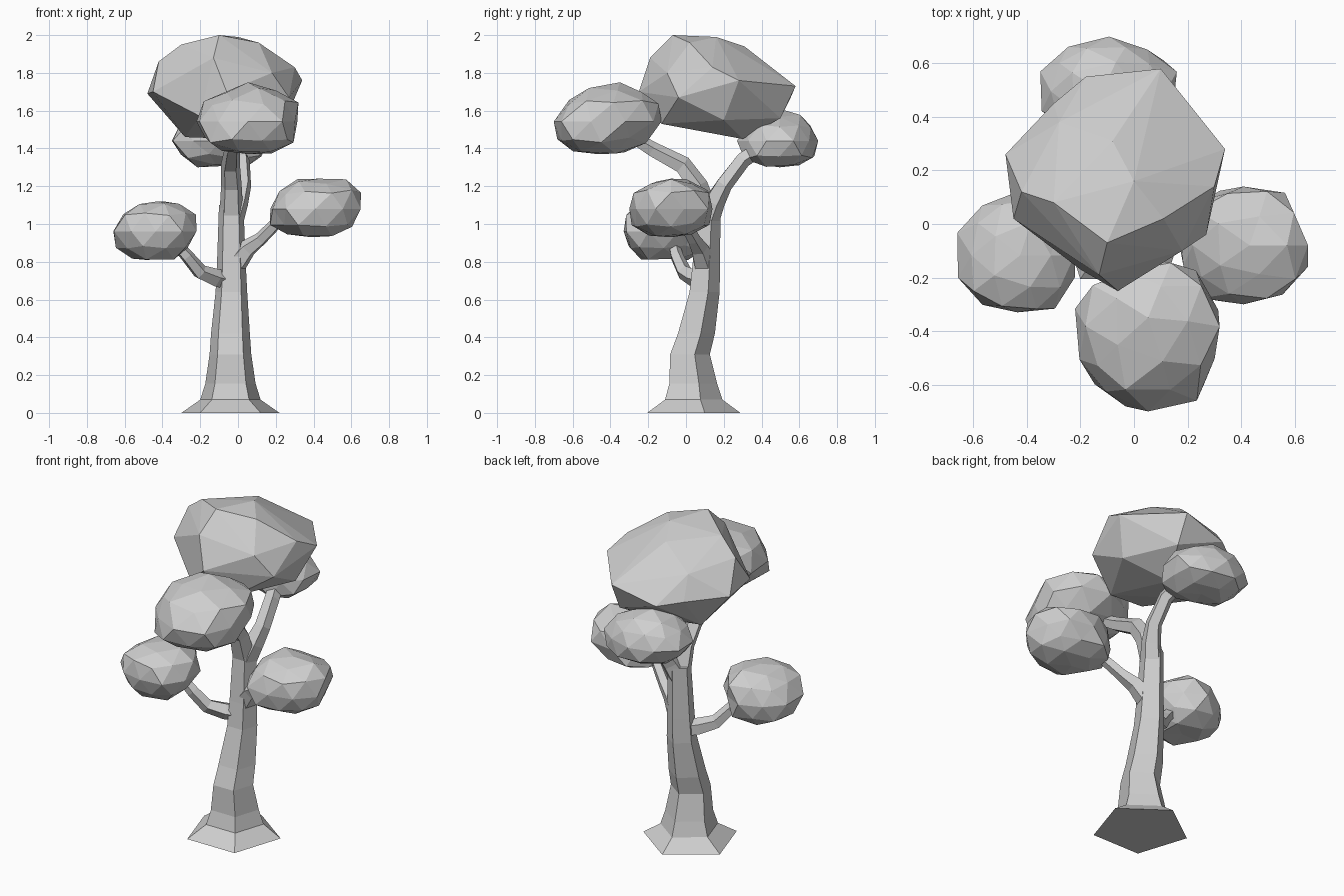
import bpy
import bmesh
import math
import random
from mathutils import Vector

cube = bpy.data.objects.get("Cube")
if cube:
    bpy.data.objects.remove(cube, do_unlink=True)

# One plain grey for the whole tree
GREY = (0.62, 0.62, 0.62, 1)
grey = bpy.data.materials.new("plain_grey")
grey.use_nodes = True
grey.diffuse_color = GREY
grey.node_tree.nodes["Principled BSDF"].inputs["Base Color"].default_value = GREY


def finish(name, bm):
    bmesh.ops.recalc_face_normals(bm, faces=bm.faces)
    mesh = bpy.data.meshes.new(name)
    bm.to_mesh(mesh)
    bm.free()
    mesh.materials.append(grey)
    obj = bpy.data.objects.new(name, mesh)
    bpy.context.collection.objects.link(obj)
    return obj


def limb(name, path, upright=False, sides=5):
    """Tapered tube through (x, y, z, radius) points."""
    bm = bmesh.new()
    pts = [Vector(p[:3]) for p in path]
    rings = []
    for i, p in enumerate(path):
        tangent = pts[min(i + 1, len(pts) - 1)] - pts[max(i - 1, 0)]
        if upright:
            tangent = Vector((0, 0, 1))
        turn = Vector((0, 0, 1)).rotation_difference(tangent.normalized())
        ring = []
        for k in range(sides):
            a = math.pi / 2 + math.tau * k / sides
            offset = turn @ Vector((math.cos(a), math.sin(a), 0))
            ring.append(bm.verts.new(pts[i] + offset * p[3]))
        rings.append(ring)
    for low, high in zip(rings, rings[1:]):
        for k in range(sides):
            n = (k + 1) % sides
            bm.faces.new((low[k], low[n], high[n], high[k]))
    bm.faces.new(rings[0][::-1])
    bm.faces.new(rings[-1])
    return finish(name, bm)


def foliage(name, low, high, shear=(0, 0), seed=1, rough=0.09, square=0.92):
    """Faceted clump, leaned by shear and fitted between two corners."""
    rng = random.Random(seed)
    bm = bmesh.new()
    bmesh.ops.create_icosphere(bm, subdivisions=2, radius=1)
    for v in bm.verts:
        for axis in range(3):
            v.co[axis] = math.copysign(abs(v.co[axis]) ** square, v.co[axis])
        v.co *= 1 + rng.uniform(-rough, rough)
        v.co.z = max(v.co.z, rng.uniform(-0.9, -0.8))
        v.co.x += shear[0] * v.co.z
        v.co.y += shear[1] * v.co.z
    for axis in range(3):
        values = [v.co[axis] for v in bm.verts]
        a, b = min(values), max(values)
        for v in bm.verts:
            t = (v.co[axis] - a) / (b - a)
            v.co[axis] = low[axis] + t * (high[axis] - low[axis])
    return finish(name, bm)


def boulder(name, tiers):
    """Faceted clump wrapped around tiers of corner points."""
    bm = bmesh.new()
    for tier in tiers:
        for corner in tier:
            bm.verts.new(corner)
    hull = bmesh.ops.convex_hull(bm, input=bm.verts)
    inner = [g for g in hull["geom_interior"] if isinstance(g, bmesh.types.BMVert)]
    bmesh.ops.delete(bm, geom=inner, context="VERTS")
    return finish(name, bm)


# Trunk with flared foot
limb("trunk", [
    (-0.04, 0.015, 0, 0.273), (-0.04, 0.025, 0.07, 0.168),
    (-0.04, 0.025, 0.155, 0.14), (-0.04, 0.01, 0.31, 0.116),
    (-0.04, 0.045, 0.42, 0.108), (-0.035, 0.09, 0.64, 0.088),
    (-0.035, 0.1, 0.79, 0.08), (-0.036, 0.115, 1.1, 0.068)], upright=True)

# Branches
limb("front_branch", [
    (-0.035, 0.11, 1.05, 0.066), (-0.035, 0.06, 1.2, 0.057),
    (-0.04, -0.02, 1.31, 0.052), (-0.03, -0.18, 1.395, 0.042),
    (0, -0.35, 1.5, 0.03)])
limb("back_branch", [
    (-0.03, 0.115, 1.03, 0.065), (0, 0.15, 1.12, 0.058),
    (0.025, 0.2, 1.21, 0.047), (0.02, 0.3, 1.34, 0.044),
    (-0.03, 0.45, 1.44, 0.04)])
limb("left_branch", [
    (-0.02, 0.1, 0.78, 0.065), (0.05, 0.07, 0.87, 0.05),
    (0.12, 0.04, 0.92, 0.037), (0.21, -0.01, 1.01, 0.033),
    (0.33, -0.05, 1.08, 0.03)])
limb("right_branch", [
    (-0.04, 0.11, 0.7, 0.05), (-0.12, 0.045, 0.715, 0.05),
    (-0.2, -0.01, 0.745, 0.042), (-0.27, -0.05, 0.83, 0.036),
    (-0.35, -0.07, 0.92, 0.03)])

# Crown: top, shoulder, waist and underside
boulder("crown_foliage", [
    [(-0.1, -0.07, 2), (0, 0.16, 1.99), (0.11, 0.02, 1.96),
     (-0.3, 0.08, 1.95), (-0.08, 0.31, 1.94)],
    [(-0.42, 0.12, 1.86), (-0.13, -0.19, 1.88), (0.3, 0.14, 1.83),
     (0.18, -0.1, 1.8), (-0.28, 0.38, 1.82)],
    [(-0.48, 0.26, 1.69), (-0.3, 0.45, 1.68), (-0.18, 0.55, 1.66),
     (0.1, 0.58, 1.73), (0.34, 0.28, 1.76), (0.27, -0.04, 1.67),
     (-0.06, -0.25, 1.7), (-0.45, 0.02, 1.7)],
    [(-0.2, -0.17, 1.57), (0.06, -0.13, 1.53), (0.25, 0.2, 1.55),
     (0.1, 0.5, 1.56), (-0.28, 0.25, 1.46), (0, 0.3, 1.45)]])

# Smaller foliage clumps
foliage("front_foliage", (-0.22, -0.7, 1.37), (0.32, -0.13, 1.75),
        shear=(0, 0.22), seed=7)
foliage("back_foliage", (-0.35, 0.27, 1.3), (0.16, 0.7, 1.61),
        shear=(-0.1, 0), seed=12)
foliage("left_foliage", (0.17, -0.3, 0.93), (0.65, 0.14, 1.24),
        shear=(0.1, 0), seed=15)
foliage("right_foliage", (-0.66, -0.33, 0.81), (-0.22, 0.12, 1.12),
        shear=(0.05, 0), seed=21)
